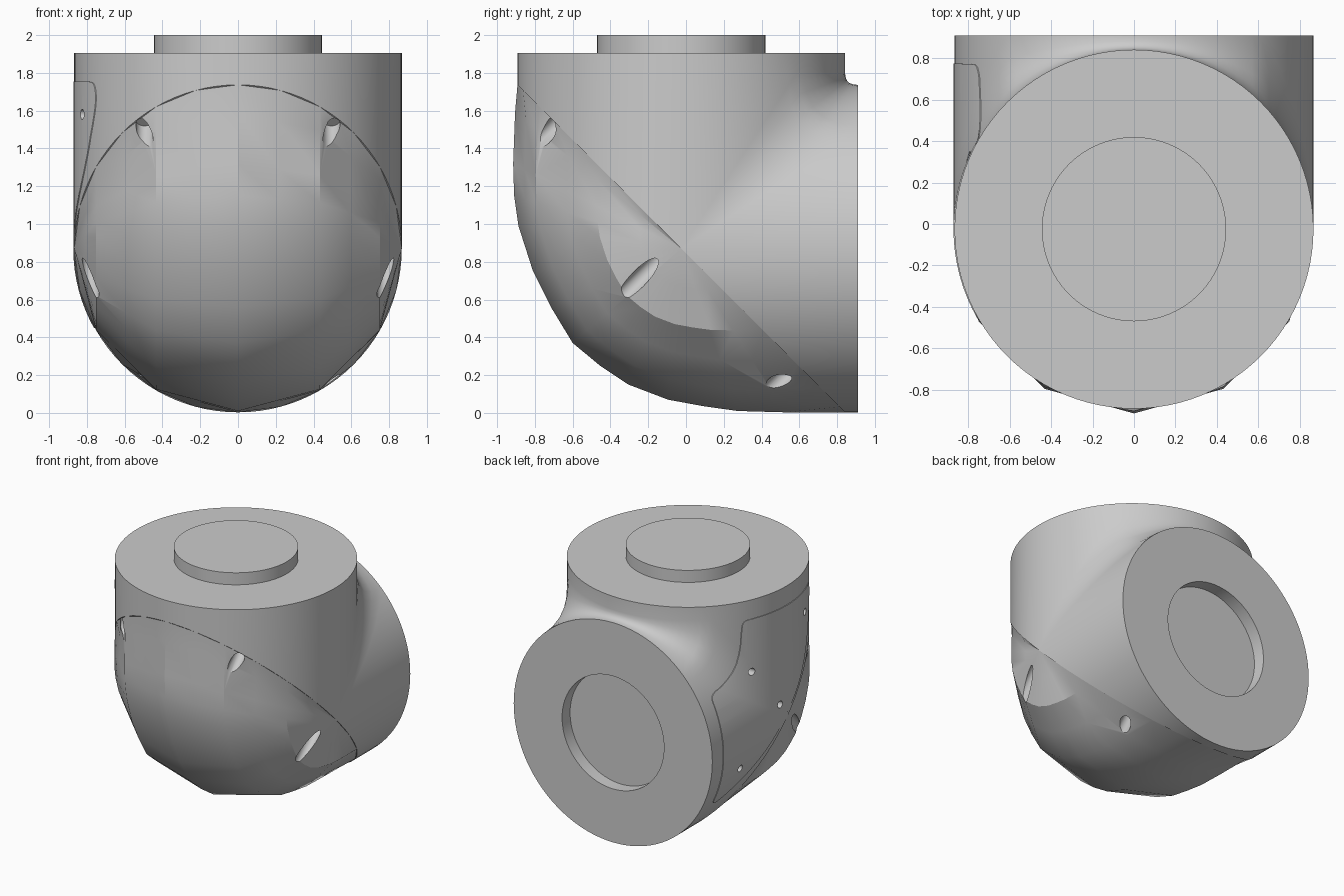
import bpy, bmesh, math
from mathutils import Vector, Matrix

R = 0.867                       # pipe radius
TOP, BACK = 1.035, 0.935        # flange distances from the elbow centre
CENTRE = Vector((0, -0.025, 0.87))

if "Cube" in bpy.data.objects:
    bpy.data.objects.remove(bpy.data.objects["Cube"])

grey = bpy.data.materials.new("plain grey")
grey.use_nodes = True
grey.diffuse_color = (0.6, 0.6, 0.6, 1)
grey.node_tree.nodes["Principled BSDF"].inputs["Base Color"].default_value = grey.diffuse_color


def make(name, bm):
    bmesh.ops.remove_doubles(bm, verts=bm.verts, dist=1e-5)
    bmesh.ops.recalc_face_normals(bm, faces=bm.faces)
    mesh = bpy.data.meshes.new(name)
    bm.to_mesh(mesh)
    bm.free()
    mesh.materials.append(grey)
    ob = bpy.data.objects.new(name, mesh)
    ob.location = CENTRE
    bpy.context.collection.objects.link(ob)
    return ob


def loft(name, profile, columns, faceted=False):
    """Sweep a closed side profile, given as a function of the shrink factor, across x."""
    bm = bmesh.new()
    rings = []
    for i in range(columns + 1):
        a = math.pi * (i / columns - 0.5)
        x, c = R * math.sin(a), max(0.0, math.cos(a))
        rings.append([bm.verts.new((x, u, v)) for u, v in profile(c)])
    if faceted:                 # flatten every other column, except along the seam
        for p, q, r in zip(rings[::2], rings[1::2], rings[2::2]):
            for k in range(1, len(q) - 1):
                q[k].co = (p[k].co + r[k].co) / 2
    for p, q in zip(rings, rings[1:]):
        for k in range(len(p)):
            bm.faces.new((p[k - 1], p[k], q[k], q[k - 1]))
    bmesh.ops.remove_doubles(bm, verts=bm.verts, dist=1e-5)
    bmesh.ops.dissolve_degenerate(bm, dist=1e-6, edges=bm.edges)
    return make(name, bm)


def rod(bm, start, axis, length, radius, sides=32):
    axis = Vector(axis).normalized()
    turn = axis.to_track_quat('Z', 'Y').to_matrix().to_4x4()
    place = Matrix.Translation(Vector(start) + axis * length / 2) @ turn
    bmesh.ops.create_cone(bm, cap_ends=True, segments=sides, radius1=radius,
                          radius2=radius, depth=length, matrix=place)


def combine(ob, tool, operation):
    mod = ob.modifiers.new("cut", 'BOOLEAN')
    mod.operation, mod.object, mod.solver = operation, tool, 'EXACT'
    bpy.context.view_layer.update()
    graph = bpy.context.evaluated_depsgraph_get()
    mesh = bpy.data.meshes.new_from_object(ob.evaluated_get(graph))
    ob.modifiers.clear()
    ob.data = mesh


def rounded(points):
    """Cut the corners of a closed outline."""
    out = []
    for p, q in zip(points, points[1:] + points[:1]):
        p, q = Vector(p), Vector(q)
        out += [p.lerp(q, 0.25), p.lerp(q, 0.75)]
    return out


# Bent pipe with an inner fillet that widens towards the sides
def elbow(c):
    r = R * c
    d = min(BACK - 0.005 - r, 0.45 * c)
    a, m, b = Vector((r, r + d)), Vector((r, r)), Vector((r + d, r))
    fillet = [a * (1 - t) ** 2 + m * 2 * t * (1 - t) + b * t * t
              for t in (1, 0.8, 0.6, 0.4, 0.2, 0)]
    return [(-r, TOP), (-r, r), (r, -r), (BACK, -r), (BACK, r), *fillet, (r, TOP)]


# Rounded outer corner of the elbow, from its top seam to its bottom seam
DOME = [(-R, R), (-0.88, 0.72), (-0.89, 0.45), (-0.885, 0.28), (-0.862, 0.12),
        (-0.785, -0.12), (-0.69, -0.31), (-0.575, -0.5), (-0.43, -0.62),
        (-0.28, -0.72), (-0.07, -0.8), (0.12, -0.835), (0.3, -0.86), (0.55, -R), (R, -R)]


def dome(c):
    return [(u * c, v * c) for u, v in DOME]


housing = loft("elbow_housing", elbow, 48)
cap = loft("corner_cap", dome, 12, faceted=True)

# Side panel: slice of a slightly wider housing inside the panel outline
panel = loft("side_panel", elbow, 48)
for v in panel.data.vertices:
    v.co.x *= 1.006
OUTLINE = [(-0.34, 0.885), (-0.42, 0.88), (-0.44, 0.8), (-0.42, 0.7), (-0.33, 0.44),
           (-0.18, 0.22), (0.02, 0.02), (0.22, -0.16), (0.45, -0.31), (0.7, -0.42),
           (0.79, -0.42), (0.8, -0.34), (0.8, 0.36), (0.79, 0.44), (0.62, 0.45),
           (0.48, 0.52), (0.43, 0.64), (0.42, 0.8), (0.41, 0.88), (0.34, 0.885)]
bm = bmesh.new()
face = bm.faces.new([bm.verts.new((-1.2, u, v)) for u, v in rounded(rounded(OUTLINE))])
side = bmesh.ops.extrude_face_region(bm, geom=[face])
bmesh.ops.translate(bm, vec=(0.8, 0, 0),
                    verts=[g for g in side["geom"] if isinstance(g, bmesh.types.BMVert)])
outline = make("panel_outline", bm)
combine(panel, outline, 'INTERSECT')

# Screw holes through the panel
bm = bmesh.new()
for u, v in ((-0.28, 0.71), (0.35, 0.47), (0.09, 0.13), (0.56, -0.2)):
    depth = u if u < 0 else min(u, abs(v))
    surface = math.sqrt(R * R - depth * depth)
    rod(bm, (-surface + 0.05, u, v), (-1, 0, 0), 0.3, 0.027, 20)
panel_holes = make("panel_holes", bm)
combine(panel, panel_holes, 'DIFFERENCE')
combine(housing, panel_holes, 'DIFFERENCE')

# Round recess in the back flange
bm = bmesh.new()
rod(bm, (0, BACK - 0.1, 0), (0, 1, 0), 0.3, 0.445, 96)
recess = make("flange_recess", bm)
combine(housing, recess, 'DIFFERENCE')

# Screw holes in the cap, square to its seam and just reaching the housing
bm = bmesh.new()
for x, t in ((0.495, 0.935), (0.78, 0.046), (0.495, -0.86)):
    for s in (-1, 1):
        foot = Vector((0, -t, t)) / math.sqrt(2) + Vector((s * x, 0.02, 0.02))
        rod(bm, foot, (0, -1, -1), 0.8, 0.045)
cap_holes = make("cap_holes", bm)
combine(cap, cap_holes, 'DIFFERENCE')
combine(housing, cap_holes, 'DIFFERENCE')

for helper in (outline, panel_holes, recess, cap_holes):
    bpy.data.objects.remove(helper)

# Locating boss on the top flange
bm = bmesh.new()
rod(bm, (0, 0, TOP - 0.02), (0, 0, 1), 0.115, 0.445, 96)
boss = make("top_boss", bm)

for ob in (housing, cap, panel, boss):
    bpy.ops.object.select_all(action='DESELECT')
    ob.select_set(True)
    bpy.context.view_layer.objects.active = ob
    bpy.ops.object.shade_smooth_by_angle(angle=math.radians(30))
